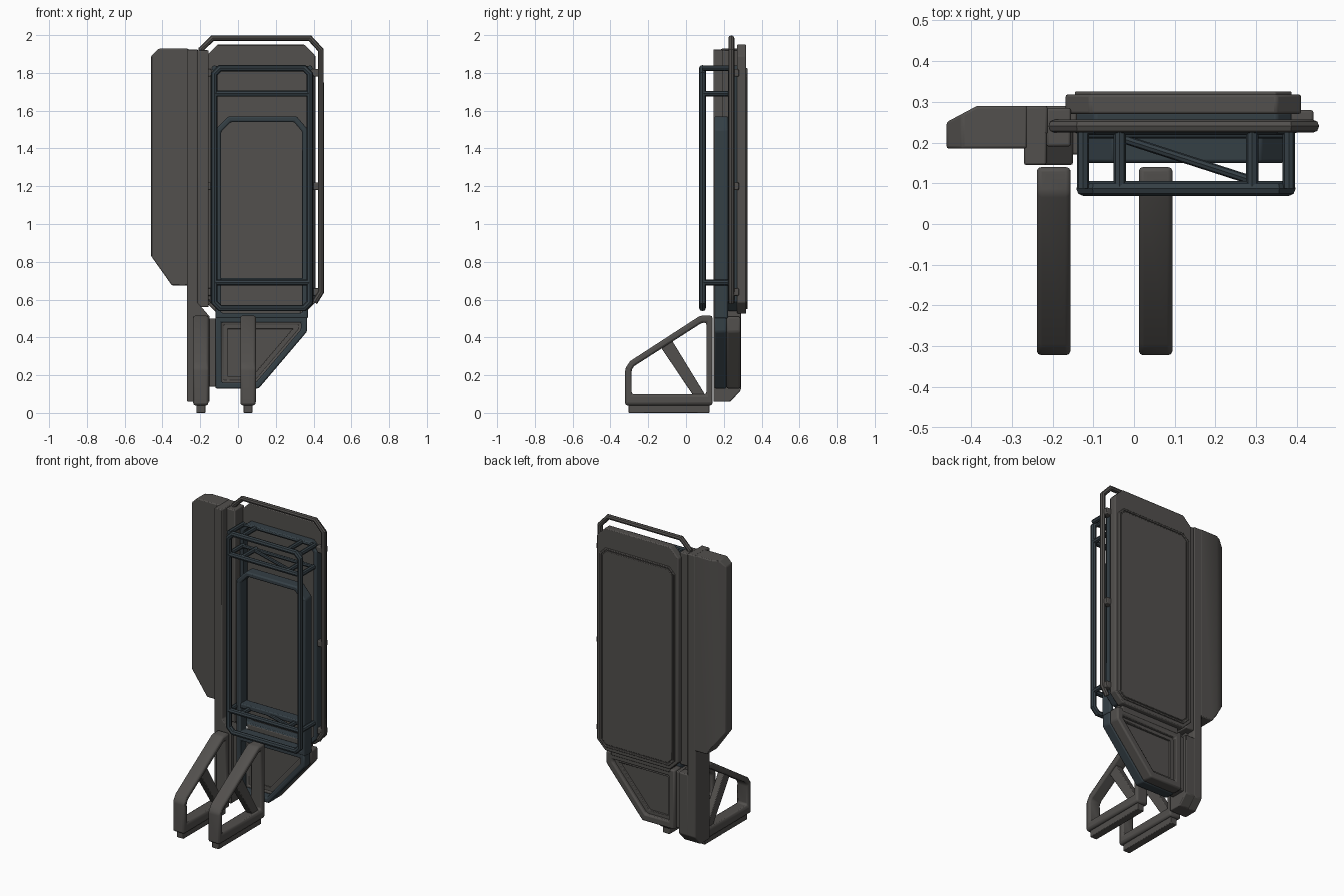
import bpy, bmesh
from mathutils import Vector

if "Cube" in bpy.data.objects:
    bpy.data.objects.remove(bpy.data.objects["Cube"])


def material(name, rgb):
    m = bpy.data.materials.new(name)
    m.diffuse_color = (*rgb, 1)
    m.use_nodes = True
    m.node_tree.nodes["Principled BSDF"].inputs["Base Color"].default_value = m.diffuse_color
    return m


GREY = material("dark_grey", (0.085, 0.08, 0.075))
BLUE = material("blue_black", (0.035, 0.05, 0.06))


def finish(ob, mat, bevel=0.0):
    ob.data.materials.append(mat)
    if bevel:
        b = ob.modifiers.new("Bevel", 'BEVEL')
        b.width, b.segments, b.limit_method = bevel, 2, 'ANGLE'
    bpy.ops.object.select_all(action='DESELECT')
    ob.select_set(True)
    bpy.context.view_layer.objects.active = ob
    bpy.ops.object.shade_smooth_by_angle(angle=0.6)
    return ob


def place(p, d, axis):
    return {'x': (d, p[0], p[1]), 'y': (p[0], d, p[1]), 'z': (p[0], p[1], d)}[axis]


def inset(pts, w):
    # mitred inward offset of a counter-clockwise outline
    out = []
    for i, p in enumerate(pts):
        a, p, c = Vector(pts[i - 1]), Vector(p), Vector(pts[(i + 1) % len(pts)])
        d1, d2 = (p - a).normalized(), (c - p).normalized()
        n1, n2 = Vector((-d1.y, d1.x)), Vector((-d2.y, d2.x))
        out.append(tuple(p + (n1 + n2) * w / (1 + n1.dot(n2))))
    return out


def solid(name, pts, axis, lo, hi, mat=GREY, bevel=0.006, hole=None):
    # extruded outline; with a hole outline it becomes a ring
    bm = bmesh.new()
    n = len(pts)
    rings = [[bm.verts.new(place(p, d, axis)) for p in o]
             for o in ([pts, hole] if hole else [pts]) for d in (lo, hi)]
    pairs = [(0, 1), (3, 2), (2, 0), (1, 3)] if hole else [(0, 1)]
    for a, b in pairs:
        for i in range(n):
            j = (i + 1) % n
            bm.faces.new((rings[a][i], rings[a][j], rings[b][j], rings[b][i]))
    if not hole:
        bm.faces.new(rings[0])
        bm.faces.new(rings[1])
    bmesh.ops.recalc_face_normals(bm, faces=bm.faces)
    me = bpy.data.meshes.new(name)
    bm.to_mesh(me)
    bm.free()
    ob = bpy.data.objects.new(name, me)
    bpy.context.collection.objects.link(ob)
    return finish(ob, mat, bevel)


def ring(name, pts, w, axis, lo, hi, mat=GREY, bevel=0.006):
    return solid(name, pts, axis, lo, hi, mat, bevel, inset(pts, w))


def box(name, x, y, z, mat=GREY, bevel=0.006):
    return solid(name, [(x[0], z[0]), (x[1], z[0]), (x[1], z[1]), (x[0], z[1])],
                 'y', *y, mat, bevel)


def tube(name, pts, r, mat, closed=False):
    cu = bpy.data.curves.new(name, 'CURVE')
    cu.dimensions, cu.bevel_depth, cu.bevel_resolution = '3D', r, 2
    cu.use_fill_caps = True
    s = cu.splines.new('POLY')
    s.points.add(len(pts) - 1)
    for q, p in zip(s.points, pts):
        q.co = (*p, 1)
    s.use_cyclic_u = closed
    ob = bpy.data.objects.new(name, cu)
    bpy.context.collection.objects.link(ob)
    bpy.ops.object.select_all(action='DESELECT')
    ob.select_set(True)
    bpy.context.view_layer.objects.active = ob
    bpy.ops.object.convert(target='MESH')
    return finish(bpy.context.object, mat)


def chamfered(x0, x1, z0, z1, c):
    return [(x0 + c, z0), (x1 - c, z0), (x1, z0 + c), (x1, z1 - c),
            (x1 - c, z1), (x0 + c, z1), (x0, z1 - c), (x0, z0 + c)]


# Large rear panel with a shallow groove around its raised field
panel = chamfered(-0.168, 0.41, 0.525, 1.95, 0.06)
solid("rear_panel", panel, 'y', 0.27, 0.318)
field = chamfered(-0.145, 0.387, 0.55, 1.825, 0.04)
ring("panel_rim", field, 0.012, 'y', 0.31, 0.325, bevel=0.003)
solid("panel_field", inset(field, 0.018), 'y', 0.31, 0.323, bevel=0.003)

# Outer guard rail, open at the bottom
tube("guard_rail", [(x, 0.24, z) for x, z in (
    (-0.155, 0.575), (-0.195, 0.635), (-0.195, 1.925), (-0.135, 1.984), (0.38, 1.984),
    (0.439, 1.92), (0.439, 0.64), (0.405, 0.585))], 0.016, GREY)
for z in (0.64, 1.2, 1.8):
    for x in ((-0.2, -0.14), (0.385, 0.44)):
        box("rail_mount", x, (0.235, 0.28), (z - 0.02, z + 0.02))

# Window frame continuing down to the lower bracket
ring("window_frame", [(-0.12, 0.5), (0.37, 0.5), (0.37, 1.5), (0.31, 1.57), (-0.05, 1.57),
                      (-0.12, 1.5)], 0.03, 'y', 0.15, 0.222, BLUE, 0.008)
box("window_sill", (-0.1, 0.35), (0.155, 0.22), (0.685, 0.715), BLUE)
ring("backing_frame", chamfered(-0.145, 0.4, 0.54, 1.84, 0.05), 0.025, 'y', 0.222, 0.275,
     BLUE)

# Front cage: loop, crossbars, struts and diagonals
Y, L, R = 0.087, -0.125, 0.38
tube("cage_loop", [(x, Y, z) for x, z in chamfered(L, R, 0.555, 1.825, 0.03)],
     0.018, BLUE, True)
for z in (0.69, 1.69):
    tube("cage_crossbar", [(L, Y, z), (R, Y, z)], 0.016, BLUE)
for z in (0.69, 1.69, 1.825):
    for x in (L, -0.035, 0.29, R):
        tube("cage_strut", [(x, Y, z), (x, 0.235, z)], 0.015, BLUE)
for z in (0.69, 1.69):
    tube("cage_diagonal", [(-0.03, 0.21, z), (0.28, 0.11, z)], 0.011, BLUE)
    tube("cage_rear_bar", [(L, 0.222, z), (R, 0.222, z)], 0.012, BLUE)
tube("cage_rear_bar", [(L, 0.23, 1.825), (R, 0.23, 1.825)], 0.012, BLUE)

# Lower tapered bracket with nested recesses
wedge = [(-0.12, 0.13), (0.11, 0.13), (0.365, 0.43), (0.365, 0.51), (-0.12, 0.51)]
ring("bracket_front", wedge, 0.032, 'y', 0.15, 0.215, BLUE, 0.008)
ring("bracket_rear", wedge, 0.045, 'y', 0.215, 0.288, GREY, 0.01)
inner = [(-0.085, 0.165), (0.09, 0.165), (0.325, 0.44), (0.325, 0.475), (-0.085, 0.475)]
ring("bracket_step", inner, 0.03, 'y', 0.22, 0.265)
solid("bracket_plate", inner, 'y', 0.232, 0.25)
box("bracket_link", (-0.17, -0.11), (0.17, 0.27), (0.14, 0.5))
box("panel_link", (-0.09, 0.33), (0.22, 0.29), (0.49, 0.56))

# Tall column, wider at its foot
solid("column", [(-0.27, 0.06), (-0.27, 1.925), (-0.215, 1.925), (-0.215, 0.585),
                 (-0.15, 0.51), (-0.15, 0.06)][::-1], 'y', 0.145, 0.235, bevel=0.005)
solid("column_rear", [(0.22, 0.06), (0.235, 0.06), (0.29, 0.12), (0.29, 1.925), (0.22, 1.925)],
      'x', -0.27, -0.212)
solid("column_foot", [(0.22, 0.06), (0.235, 0.06), (0.29, 0.12), (0.29, 0.51), (0.22, 0.51)],
      'x', -0.22, -0.15)
box("column_flange", (-0.215, -0.155), (0.19, 0.285), (0.56, 1.92))

# Side box: plan profile with a sloped rear edge, lower corner cut off
side = solid("side_box", [(-0.46, 0.185), (-0.262, 0.185), (-0.262, 0.29), (-0.385, 0.29),
                          (-0.46, 0.25)], 'z', 0.675, 1.928, bevel=0)
bm = bmesh.new()
bm.from_mesh(side.data)
for co, no in (((-0.46, 0, 0.83), (-0.155, 0, -0.11)), ((-0.46, 0, 1.89), (-1, 0, 1))):
    cut = bmesh.ops.bisect_plane(bm, geom=bm.verts[:] + bm.edges[:] + bm.faces[:],
                                 plane_co=co, plane_no=no, clear_outer=True)
    bmesh.ops.contextual_create(
        bm, geom=[e for e in cut["geom_cut"] if isinstance(e, bmesh.types.BMEdge)])
bmesh.ops.recalc_face_normals(bm, faces=bm.faces)
bm.to_mesh(side.data)
bm.free()
finish(side, GREY, 0.006)

# Two triangular floor supports
outer = [(-0.322, 0.04), (0.14, 0.04), (0.14, 0.515), (0.075, 0.515), (-0.295, 0.275),
         (-0.322, 0.235)]
hole = [(-0.288, 0.1), (0.108, 0.1), (0.108, 0.478), (0.085, 0.478), (-0.275, 0.248),
        (-0.288, 0.228)]
for x in (-0.197, 0.053):
    solid("support_frame", outer, 'x', x - 0.041, x + 0.041, GREY, 0.014, hole)
    solid("support_brace", [(0.04, 0.09), (0.105, 0.09), (-0.075, 0.385), (-0.135, 0.35)],
          'x', x - 0.022, x + 0.022, bevel=0.004)
    box("support_pad", (x - 0.024, x + 0.024), (-0.305, 0.125), (0, 0.05), bevel=0.004)
